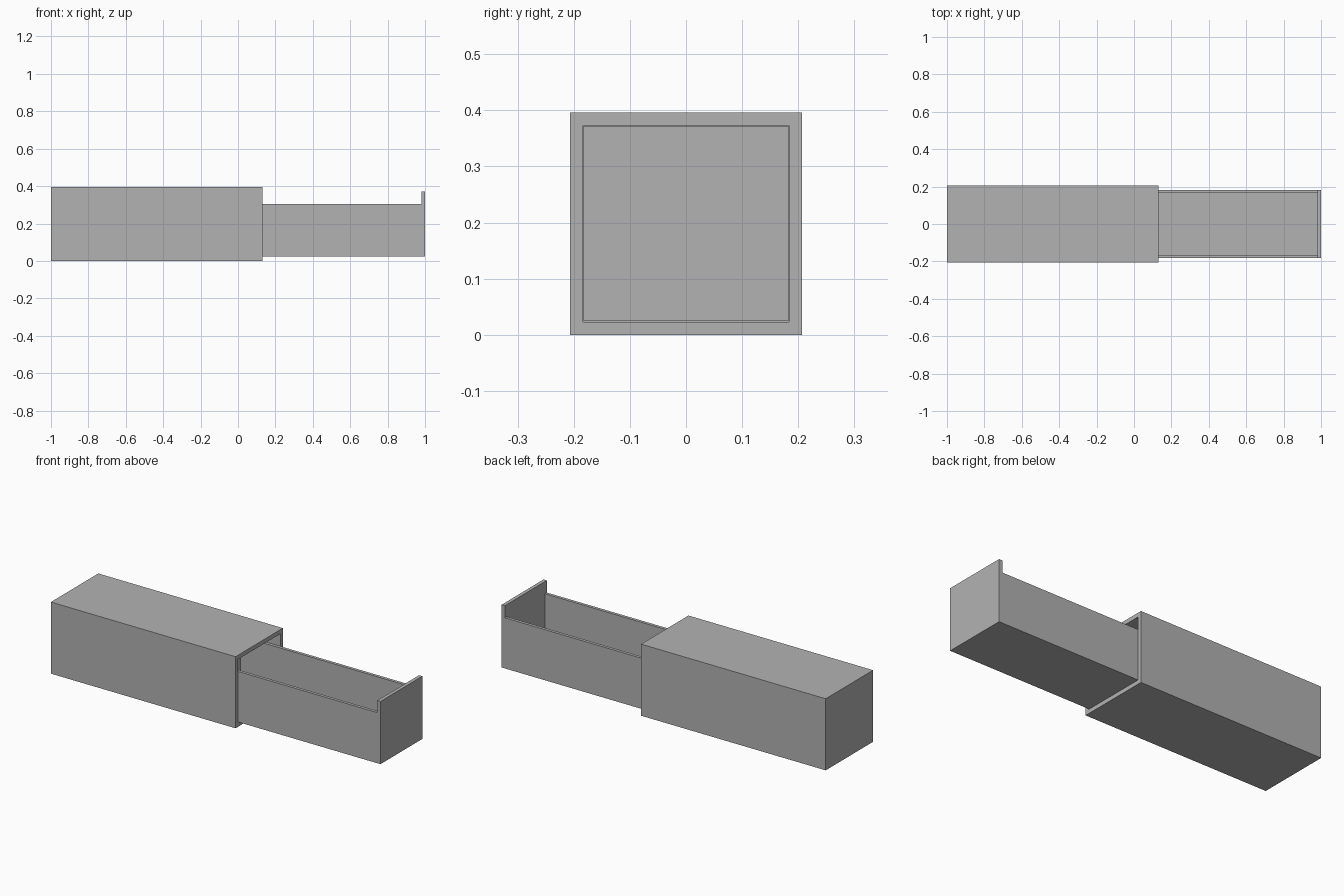
import bpy
import bmesh
from mathutils import Vector

cube = bpy.data.objects.get("Cube")
if cube:
    bpy.data.objects.remove(cube, do_unlink=True)

GREY = (0.448, 0.448, 0.448, 1)
grey = bpy.data.materials.new("plain_grey")
grey.use_nodes = True
grey.diffuse_color = GREY
grey.node_tree.nodes["Principled BSDF"].inputs["Base Color"].default_value = GREY


def open_box(name, low, high, open_dir, inner_low, inner_high):
    """Box with one open side, given by its outer and inner corners."""
    bm = bmesh.new()
    direction = Vector(open_dir)
    rims = []
    for a, b, inside in ((low, high, False), (inner_low, inner_high, True)):
        a, b = Vector(a), Vector(b)
        verts = bmesh.ops.create_cube(bm, size=1)["verts"]
        for v in verts:
            v.co = Vector((a[i] + (v.co[i] + 0.5) * (b[i] - a[i]) for i in range(3)))
        faces = list({f for v in verts for f in v.link_faces})
        for f in faces:
            f.normal_update()
        mouth = max(faces, key=lambda f: f.normal.dot(direction))
        rims += list(mouth.edges)
        bmesh.ops.delete(bm, geom=[mouth], context="FACES_ONLY")
        if inside:
            bmesh.ops.reverse_faces(bm, faces=[f for f in faces if f.is_valid])
    # Join the outer and inner mouths with a flat rim
    bmesh.ops.bridge_loops(bm, edges=rims)
    bmesh.ops.recalc_face_normals(bm, faces=bm.faces)
    return finish(name, bm)


def finish(name, bm):
    mesh = bpy.data.meshes.new(name)
    bm.to_mesh(mesh)
    bm.free()
    mesh.materials.append(grey)
    obj = bpy.data.objects.new(name, mesh)
    bpy.context.collection.objects.link(obj)
    return obj


# Outer casing, open towards +x
open_box("casing", (-1, -0.207, 0), (0.13, 0.207, 0.396), (1, 0, 0),
         (-0.977, -0.184, 0.023), (0.13, 0.184, 0.373))

# Sliding drawer tray, open at the top and partly pulled out
open_box("drawer_tray", (-0.12, -0.183, 0.025), (0.981, 0.183, 0.305), (0, 0, 1),
         (-0.102, -0.166, 0.043), (0.98, 0.166, 0.305))

# Tall end panel of the drawer
bm = bmesh.new()
bmesh.ops.create_cube(bm, size=1)
for v in bm.verts:
    v.co = (0.99 + v.co.x * 0.02, v.co.y * 0.366, 0.1985 + v.co.z * 0.347)
finish("drawer_front", bm)
